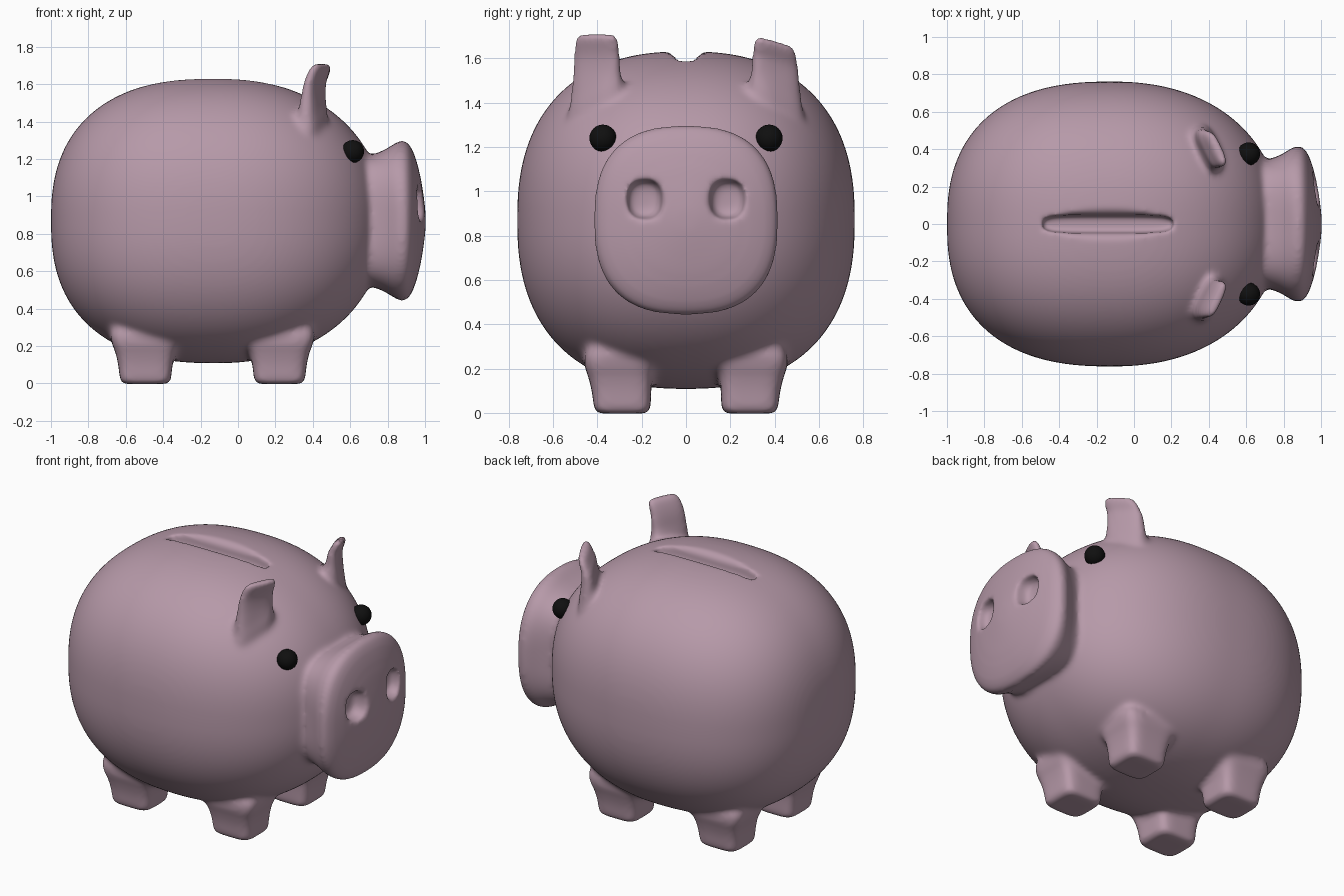
import bpy, bmesh
from math import cos, sin, pi
from mathutils import Vector

if "Cube" in bpy.data.objects:
    bpy.data.objects.remove(bpy.data.objects["Cube"])

AXIS_Z = 0.87


def material(name, rgb):
    m = bpy.data.materials.new(name)
    m.diffuse_color = (*rgb, 1)
    m.use_nodes = True
    m.node_tree.nodes["Principled BSDF"].inputs["Base Color"].default_value = m.diffuse_color
    return m


def power(v, p):
    return (1 if v >= 0 else -1) * abs(v) ** (2 / p)


def loft(bm, rings, n=32):
    """Skin superellipse rings given as (centre, half axis A, half axis B, exponent)."""
    loops = []
    for c, a, b, p in rings:
        c, a, b = Vector(c), Vector(a), Vector(b)
        loops.append([bm.verts.new(c + a * power(cos(2 * pi * i / n), p)
                                   + b * power(sin(2 * pi * i / n), p)) for i in range(n)])
    faces = [bm.faces.new(loops[0]), bm.faces.new(loops[-1])]
    for lo, hi in zip(loops, loops[1:]):
        faces += [bm.faces.new((lo[i], lo[(i + 1) % n], hi[(i + 1) % n], hi[i])) for i in range(n)]
    bmesh.ops.recalc_face_normals(bm, faces=faces)


def make_object(name, bm, mat=None):
    me = bpy.data.meshes.new(name)
    bm.to_mesh(me)
    bm.free()
    ob = bpy.data.objects.new(name, me)
    bpy.context.collection.objects.link(ob)
    if mat:
        me.materials.append(mat)
    return ob


pink = material("pink", (0.47, 0.32, 0.395))
black = material("black", (0.005, 0.005, 0.005))
bm = bmesh.new()

# barrel body along the x axis with a slightly squared section
rings = []
for i in range(1, 60):
    x = -0.12 - cos(pi * i / 60) * (0.88 if i < 30 else 0.90)
    t, p = (abs(x + 0.12) / 0.88, 2.45) if i < 30 else (abs(x + 0.12) / 0.90, 2.2)
    r = 0.762 * max(0, 1 - t ** p) ** (1 / p)
    rings.append(((x, 0, AXIS_Z), (0, r, 0), (0, 0, r), 2.4))
loft(bm, rings, 96)

# snout: squarish neck flaring to a rounder, domed front
snout = [(.60, .34, 3.6), (.70, .35, 3.6), (.74, .36, 3.5), (.79, .382, 3.2), (.83, .408, 2.9),
         (.86, .425, 2.6), (.885, .43, 2.5), (.91, .416, 2.45), (.935, .375, 2.4),
         (.957, .312, 2.3), (.977, .23, 2.2), (.992, .14, 2), (1.003, .05, 2)]
loft(bm, [((x, 0, AXIS_Z), (0, r * .975, 0), (0, 0, r), p) for x, r, p in snout], 72)

# four stubby square legs, flaring into the belly
for x in (-0.495, 0.222):
    for s in (-1, 1):
        legs = [(-.003, .112, .105, .287), (.01, .135, .127, .287), (.10, .145, .134, .291),
                (.16, .158, .143, .297), (.21, .178, .158, .30), (.26, .19, .165, .295),
                (.36, .16, .14, .27)]
        loft(bm, [((x, s * y, z), (a, 0, 0), (0, b, 0), 5) for z, a, b, y in legs], 48)

# ears: thin angled plates that curl forward; one tip is tilted
for s, top, tilt in ((-1, 1.712, 0.0), (1, 1.68, -0.025)):
    ear = [(1.33, .37, 1.2, 2.6, -.09), (1.41, .385, 1.12, 2.1, -.07), (1.47, .395, 1.03, 1.55, -.04),
           (1.54, .403, .98, 1.15, 0), (1.60, .41, .96, 1.0, tilt), (top - .07, .422, .96, .95, tilt),
           (top - .03, .439, .92, .9, tilt), (top, .453, .78, .7, tilt)]
    loft(bm, [((x, s * .402, z), (-.05 * w, s * .108 * w, slope), (.03 * t, s * .016 * t, 0), 3)
              for z, x, w, t, slope in ear], 32)

body = make_object("pig_body", bm, pink)

# coin slot cutter
bm = bmesh.new()
slot = [(1.53, .34, .035), (1.55, .35, .046), (1.605, .352, .05), (1.625, .356, .075), (1.70, .37, .16)]
loft(bm, [((-.14, 0, z), (a, 0, 0), (0, b, 0), 4) for z, a, b in slot], 64)
slot_cutter = make_object("slot_cutter", bm)

# nostril cutters
bm = bmesh.new()
for s in (-1, 1):
    hole = [(.90, .03), (.905, .055), (.925, .072), (.97, .081), (1.06, .098)]
    loft(bm, [((x, s * .188, .965), (0, r, 0), (0, 0, r * 1.12), 2.5) for x, r in hole], 40)
nostril_cutter = make_object("nostril_cutter", bm)


# fuse the parts, cut the openings, then soften everything like cast ceramic
def fuse(iterations):
    m = body.modifiers.new("fuse", 'REMESH')
    m.mode, m.voxel_size, m.use_smooth_shade = 'VOXEL', 0.012, True
    m = body.modifiers.new("soften", 'SMOOTH')
    m.factor, m.iterations = 0.5, iterations


fuse(14)
for cutter in (slot_cutter, nostril_cutter):
    cutter.hide_render = True
    cutter.hide_set(True)
    m = body.modifiers.new("cut", 'BOOLEAN')
    m.operation, m.solver, m.object = 'DIFFERENCE', 'EXACT', cutter
fuse(9)

# bead eyes
for s, name in ((-1, "right_eye"), (1, "left_eye")):
    bm = bmesh.new()
    bmesh.ops.create_uvsphere(bm, u_segments=32, v_segments=16, radius=0.061)
    for f in bm.faces:
        f.smooth = True
    eye = make_object(name, bm, black)
    eye.location = (0.613, s * 0.375, 1.24)
